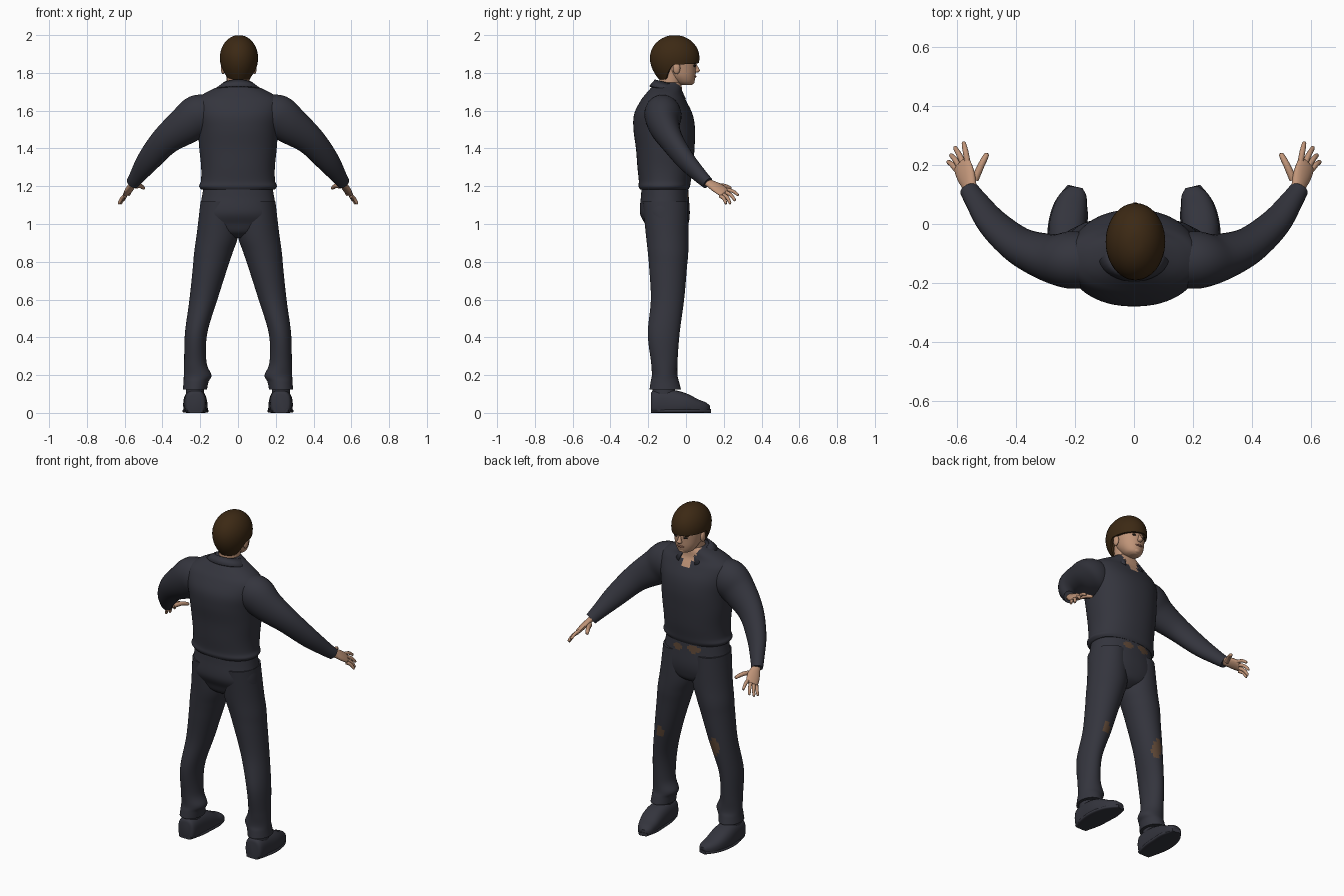
import bpy, bmesh, math
from mathutils import Vector

if "Cube" in bpy.data.objects:
    bpy.data.objects.remove(bpy.data.objects["Cube"])

def material(name, rgb):
    m = bpy.data.materials.new(name)
    m.diffuse_color = (*rgb, 1)
    m.use_nodes = True
    m.node_tree.nodes["Principled BSDF"].inputs["Base Color"].default_value = m.diffuse_color
    return m

CLOTH = material("dark_cloth", (0.034, 0.035, 0.047))
SKIN = material("skin", (0.53, 0.30, 0.19))
HAIR = material("brown_hair", (0.045, 0.022, 0.007))
PATCH = material("worn_patch", (0.11, 0.062, 0.036))
LIP = material("lips", (0.30, 0.13, 0.09))
EYE = material("eyes", (0.02, 0.015, 0.012))


def finish(name, bm, mats, rule=None, angle=50):
    """Turn a bmesh into a smooth shaded object, colouring faces by an optional rule."""
    bmesh.ops.recalc_face_normals(bm, faces=bm.faces)
    if rule:
        for f in bm.faces:
            f.material_index = rule(f.calc_center_median())
    me = bpy.data.meshes.new(name)
    bm.to_mesh(me)
    bm.free()
    ob = bpy.data.objects.new(name, me)
    bpy.context.collection.objects.link(ob)
    for m in mats:
        me.materials.append(m)
    bpy.ops.object.select_all(action='DESELECT')
    ob.select_set(True)
    bpy.context.view_layer.objects.active = ob
    bpy.ops.object.shade_smooth_by_angle(angle=math.radians(angle))
    return ob


def spline(rows, steps):
    """Smooth interpolation through rows of numbers."""
    out = []
    for i in range(len(rows) - 1):
        a, b, c, d = (rows[max(i - 1, 0)], rows[i], rows[i + 1], rows[min(i + 2, len(rows) - 1)])
        for k in range(steps):
            t = k / steps
            out.append([0.5 * (2 * q + (r - p) * t + (2 * p - 5 * q + 4 * r - s) * t * t
                               + (3 * q - p - 3 * r + s) * t ** 3) for p, q, r, s in zip(a, b, c, d)])
    return out + [list(rows[-1])]


def loft(name, rings, mats, side=None, s=1, segs=24, steps=4, power=2.0, rule=None, floor=None):
    """Skin rings (x, y, z, r1, r2). Level rings, or square to the path if side is given."""
    bm = bmesh.new()
    rows = spline(rings, steps)
    loops = []
    for i, (x, y, z, r1, r2) in enumerate(rows):
        u, v = Vector((1, 0, 0)), Vector((0, 1, 0))
        if side:
            t = (Vector(rows[min(i + 1, len(rows) - 1)][:3]) - Vector(rows[max(i - 1, 0)][:3])).normalized()
            u = Vector(side)
            u = (u - t * u.dot(t)).normalized()
            v = t.cross(u)
        loop = []
        for k in range(segs):
            a = 2 * math.pi * k / segs
            c, d = math.cos(a), math.sin(a)
            c = math.copysign(abs(c) ** (2 / power), c)
            d = math.copysign(abs(d) ** (2 / power), d)
            p = Vector((x, y, z)) + u * c * max(r1, .001) + v * d * max(r2, .001)
            if floor is not None:
                p.z = max(p.z, floor)
            loop.append(bm.verts.new((p.x * s, p.y, p.z)))
        loops.append(loop)
    for a, b in zip(loops, loops[1:]):
        for k in range(segs):
            n = (k + 1) % segs
            bm.faces.new((a[k], a[n], b[n], b[k]))
    bm.faces.new(loops[0])
    bm.faces.new(loops[-1])
    return finish(name, bm, mats, rule)


def blob(name, centre, radii, mat):
    bm = bmesh.new()
    bmesh.ops.create_uvsphere(bm, u_segments=14, v_segments=8, radius=1)
    for v in bm.verts:
        v.co = Vector(c + r * q for c, r, q in zip(centre, radii, v.co))
    return finish(name, bm, [mat])


def spot(p, x, z, rx, rz):
    """Ragged oval test on the front of a part."""
    wobble = 1 + 0.25 * math.sin(p.x * 170) * math.cos(p.z * 140)
    return p.y > -0.07 and ((p.x - x) / rx) ** 2 + ((p.z - z) / rz) ** 2 < wobble


# Shirt body with an open V at the neck
loft("shirt", [(0, -.115, 1.182, .193, .128), (0, -.115, 1.20, .206, .136), (0, -.112, 1.23, .196, .138),
               (0, -.11, 1.30, .195, .147), (0, -.11, 1.40, .205, .155), (0, -.115, 1.50, .213, .163),
               (0, -.12, 1.58, .225, .155), (0, -.12, 1.65, .225, .122), (0, -.115, 1.69, .18, .097),
               (0, -.10, 1.73, .10, .077), (0, -.095, 1.75, .07, .065)],
     [CLOTH, SKIN], segs=64, steps=6, power=2.2,
     rule=lambda p: int(p.y > -.08 and abs(p.x) < (p.z - 1.605) * .45))

# Folded collar, open at the front
bm = bmesh.new()
pairs = []
for i in range(33):
    a = math.radians(-153 + 306 * i / 32)
    f = (1 - math.cos(a)) / 2
    top = bm.verts.new((.076 * math.sin(a), -.095 - .07 * math.cos(a), 1.765 - .035 * f))
    low = bm.verts.new((.122 * math.sin(a), -.10 - .112 * math.cos(a) * (.85 + .15 * f), 1.73 - .075 * f * f))
    pairs.append((top, low))
for (a, b), (c, d) in zip(pairs, pairs[1:]):
    bm.faces.new((a, b, d, c))
collar = finish("collar", bm, [CLOTH])
collar.modifiers.new("thickness", 'SOLIDIFY').thickness = .008

# Trousers: seat and two legs with worn knees
loft("trouser_seat", [(0, -.112, 1.21, .18, .122), (0, -.112, 1.15, .19, .126), (0, -.112, 1.06, .205, .132),
                      (0, -.102, 1.0, .20, .115), (0, -.10, .955, .13, .095), (0, -.10, .925, .04, .05)],
     [CLOTH, PATCH], segs=96, steps=8, power=2.2,
     rule=lambda p: int(spot(p, .045, 1.15, .032, .02) or spot(p, -.06, 1.155, .04, .022)))

for s, tag in ((1, "right"), (-1, "left")):
    knee = (.185, .585, .026, .035) if s > 0 else (-.18, .59, .032, .06)
    loft(tag + "_trouser_leg",
         [(.10, -.11, 1.12, .098, .12), (.108, -.10, .95, .11, .113), (.13, -.095, .85, .102, .107),
          (.147, -.095, .77, .092, .10), (.183, -.098, .60, .074, .088), (.222, -.118, .42, .059, .084),
          (.226, -.115, .27, .059, .070), (.214, -.113, .20, .073, .068), (.222, -.112, .165, .066, .075),
          (.228, -.11, .125, .064, .083)],
         [CLOTH, PATCH], s=s, segs=48, steps=8, rule=lambda p: int(spot(p, *knee)))

    # Shoe and ankle
    loft(tag + "_shoe", [(.226, -.186, .05, .034, .05), (.226, -.172, .05, .053, .068), (.226, -.10, .05, .06, .075),
                         (.226, -.02, .04, .064, .068), (.216, .05, .025, .057, .05), (.202, .10, .02, .043, .036),
                         (.198, .124, .018, .022, .02)],
         [CLOTH], side=(1, 0, 0), s=s, power=2.6, floor=.006)
    loft(tag + "_sole", [(.226, -.186, .01, .04, .01), (.226, -.10, .01, .062, .01), (.226, -.02, .01, .067, .01),
                         (.214, .06, .01, .058, .01), (.199, .127, .01, .026, .01)],
         [CLOTH], side=(1, 0, 0), s=s, power=4)
    loft(tag + "_ankle", [(.228, -.115, .05, .05, .062), (.228, -.118, .17, .046, .058)], [CLOTH], s=s)

    # Sleeve
    loft(tag + "_sleeve", [(.13, -.125, 1.60, .085, .085), (.205, -.122, 1.575, .112, .098),
                           (.28, -.115, 1.52, .101, .082), (.385, -.075, 1.44, .078, .062),
                           (.475, .0, 1.335, .062, .048), (.535, .08, 1.25, .042, .036), (.558, .115, 1.217, .035, .031)],
         [CLOTH], side=(.6, -.1, .8), s=s, steps=5)

    # Hand
    across = (-.7, .5, .5)
    loft(tag + "_palm", [(.55, .10, 1.228, .022, .018), (.558, .13, 1.212, .028, .017),
                         (.57, .165, 1.192, .037, .016), (.583, .20, 1.168, .036, .013), (.586, .207, 1.163, .026, .008)],
         [SKIN], side=across, s=s, segs=16)
    fingers = {"index": ((.564, .207, 1.182), (.578, .279, 1.153)),
               "middle": ((.579, .205, 1.170), (.608, .262, 1.124)),
               "ring": ((.592, .196, 1.157), (.622, .236, 1.107)),
               "little": ((.600, .182, 1.148), (.632, .213, 1.107)),
               "thumb": ((.540, .150, 1.200), (.497, .240, 1.190))}
    for f, (a, b) in fingers.items():
        a, b = Vector(a), Vector(b)
        mid = (a + b) / 2 + Vector((0, .003, .007))
        r = .012 if f == "thumb" else .0095
        tip = a.lerp(b, .93)
        loft(f"{tag}_{f}_finger", [(*a, r * 1.1, r * 1.1), (*mid, r, r), (*tip, r * .75, r * .75),
                                   (*b, r * .2, r * .2)], [SKIN], side=across, s=s, segs=10, steps=3)

    # Face features in pairs
    blob(tag + "_ear", (.004 + s * .083, -.05, 1.825), (.012, .02, .032), SKIN)
    blob(tag + "_eye", (.004 + s * .032, .045, 1.838), (.013, .008, .006), EYE)
    blob(tag + "_eyebrow", (.004 + s * .034, .047, 1.853), (.02, .009, .005), HAIR)

# Neck and head
loft("neck", [(0, -.085, 1.64, .062, .06), (0, -.085, 1.72, .06, .058), (.002, -.07, 1.82, .062, .065)], [SKIN])
loft("head", [(.004, .0, 1.735, .022, .028), (.004, -.006, 1.748, .046, .048), (.004, -.02, 1.78, .066, .070),
              (.004, -.03, 1.82, .076, .083), (.004, -.045, 1.87, .084, .101), (.004, -.055, 1.92, .085, .108),
              (.004, -.06, 1.965, .058, .078), (.004, -.06, 1.98, .02, .03)], [SKIN], segs=32)
loft("nose", [(.004, .048, 1.845, .007, .008), (.004, .055, 1.825, .010, .013), (.004, .058, 1.811, .015, .016),
              (.004, .053, 1.802, .009, .01)], [SKIN], segs=12)
blob("mouth", (.004, .046, 1.781), (.024, .010, .006), LIP)
blob("chin", (.004, .028, 1.753), (.026, .018, .015), SKIN)

# Hair cap: fringe at the front, covering the nape at the back
bm = bmesh.new()
N, M = 48, 14
grid = []
for k in range(N):
    a = 2 * math.pi * k / N                      # zero faces forward
    turn = math.degrees(math.acos(math.cos(a)))
    w = min(max((turn - 88) / 40, 0), 1)
    low = 1.853 - .008 * math.sin(a) * (1 - w) - .088 * w * w * (3 - 2 * w)
    col = []
    for j in range(M + 2):
        e = min(j + 1, M) / M
        z = 2.0 - (2.0 - low) * (1 - math.cos(e * math.pi / 2)) ** .9
        d = (z - 1.88) / .12
        f = math.sqrt(max(1 - d * d, 0)) if d > 0 else 1 - .40 * d * d
        f *= .86 if j > M else 1                 # inner rim
        col.append(bm.verts.new((.005 + .101 * f * math.sin(a), -.06 + .131 * f * math.cos(a), z)))
    grid.append(col)
for k in range(N):
    p, q = grid[k], grid[(k + 1) % N]
    for j in range(M + 1):
        bm.faces.new((p[j], q[j], q[j + 1], p[j + 1]))
bm.faces.new([c[0] for c in grid])
finish("hair", bm, [HAIR], angle=60)
